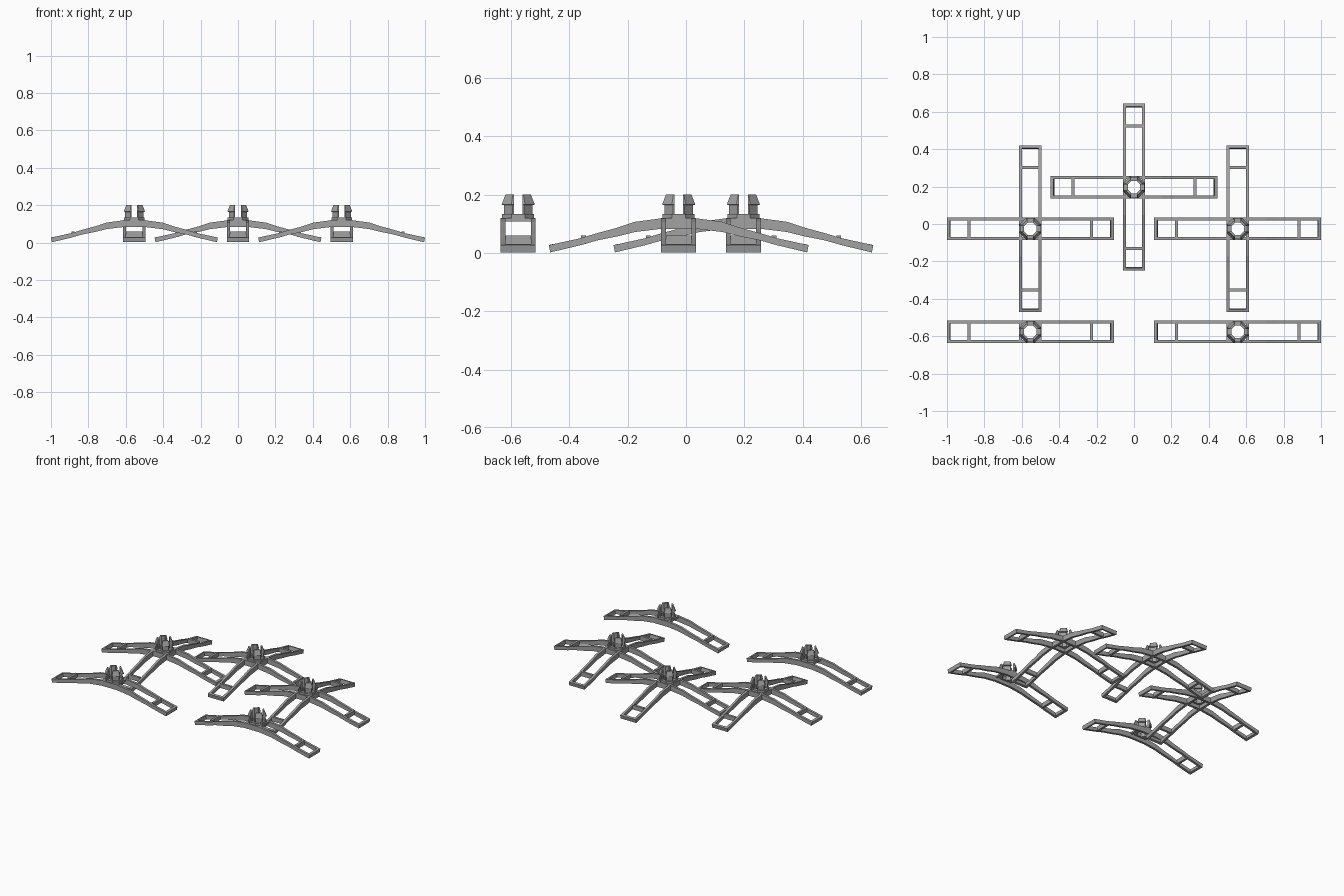
import bpy, bmesh, math

cube = bpy.data.objects.get("Cube")
if cube:
    bpy.data.objects.remove(cube, do_unlink=True)

grey = bpy.data.materials.new("mid_grey")
grey.use_nodes = True
colour = (0.36, 0.36, 0.36, 1)
grey.diffuse_color = colour
grey.node_tree.nodes["Principled BSDF"].inputs["Base Color"].default_value = colour

HALF = 0.06      # half width of an arm
RAIL = 0.016     # rail width


def finish(bm, name):
    bmesh.ops.recalc_face_normals(bm, faces=bm.faces)
    mesh = bpy.data.meshes.new(name)
    bm.to_mesh(mesh)
    bm.free()
    mesh.materials.append(grey)
    return mesh


def loft(bm, rings):
    """Solid through a stack of equal-sized rings."""
    loops = [[bm.verts.new(p) for p in ring] for ring in rings]
    for a, b in zip(loops, loops[1:]):
        for i in range(len(a)):
            j = (i + 1) % len(a)
            bm.faces.new((a[i], a[j], b[j], b[i]))
    bm.faces.new(loops[0])
    bm.faces.new(loops[-1])


def box(bm, x0, x1, y0, y1, z0, z1):
    loft(bm, [[(x0, y0, z), (x1, y0, z), (x1, y1, z), (x0, y1, z)] for z in (z0, z1)])


# Curved two-rail arm: (distance from centre, bottom, top)
def make_arm():
    half = [(0.06, 0.083, 0.119), (0.15, 0.072, 0.107), (0.21, 0.057, 0.087),
            (0.28, 0.043, 0.068), (0.34, 0.026, 0.05)]
    tip = [(0.441, 0.002, 0.002), (0.446, 0.027, 0.027)]
    right = [(x, lo) for x, lo, hi in half] + [(x, z) for x, z, _ in tip]
    right += [(x, hi) for x, lo, hi in reversed(half)]
    outline = right + [(-x, z) for x, z in reversed(right)]
    bm = bmesh.new()
    for s in (1, -1):
        loft(bm, [[(x, s * y, z) for x, z in outline] for y in (HALF - RAIL, HALF)])
        inner = HALF - RAIL
        # end bar follows the slope of the rail tip
        bar = [(0.426, 0.006), (0.441, 0.002), (0.446, 0.027), (0.431, 0.031)]
        loft(bm, [[(s * x, y, z) for x, z in bar] for y in (-inner, inner)])
        # inner cross bar
        x0, x1 = sorted((s * 0.319, s * 0.335))
        box(bm, x0, x1, -inner, inner, 0.03, 0.06)
    return finish(bm, "arm")


# Thin square frame around the hub
def make_frame():
    bm = bmesh.new()
    for s in (1, -1):
        a, b = sorted((s * (HALF - RAIL), s * HALF))
        box(bm, a, b, -HALF, HALF, 0.108, 0.12)
        box(bm, -HALF, HALF, a, b, 0.108, 0.12)
    return finish(bm, "hub_frame")


# Octagonal collar with an open centre
def make_collar():
    bm = bmesh.new()
    section = [(0.033, 0.108), (0.055, 0.108), (0.055, 0.134), (0.033, 0.134)]
    rings = []
    for i in range(8):
        t = math.radians(22.5 + 45 * i)
        k = 1 / math.cos(math.pi / 8)
        rings.append([bm.verts.new((r * k * math.cos(t), r * k * math.sin(t), z))
                      for r, z in section])
    for i in range(8):
        a, b = rings[i], rings[(i + 1) % 8]
        for j in range(4):
            k = (j + 1) % 4
            bm.faces.new((a[j], a[k], b[k], b[j]))
    return finish(bm, "collar")


# Four snap prongs with hooked, tapered heads
def make_prongs():
    bm = bmesh.new()
    gap, t = 0.015, math.tan(math.pi / 8)
    for sx in (1, -1):
        for sy in (1, -1):
            rings = []
            for a, z in ((0.049, 0.13), (0.049, 0.164), (0.057, 0.166), (0.044, 0.2)):
                plan = [(gap, 0.032), (0.032, gap), (a, gap),
                        (a, a * t), (a * t, a), (gap, a)]
                rings.append([(sx * x, sy * y, z) for x, y in plan])
            loft(bm, rings)
    return finish(bm, "snap_prongs")


arm, frame, collar, prongs = make_arm(), make_frame(), make_collar(), make_prongs()


def place(mesh, name, pos, turn=0):
    ob = bpy.data.objects.new(name, mesh)
    ob.location = (pos[0], pos[1], 0)
    ob.rotation_euler.z = turn
    bpy.context.scene.collection.objects.link(ob)


# Three crossed clips and two straight clips
clips = [("back", 0, 0.197, True), ("left", 0.554, -0.025, True),
         ("right", -0.554, -0.025, True), ("front_left", 0.554, -0.576, False),
         ("front_right", -0.554, -0.576, False)]
for label, x, y, crossed in clips:
    place(arm, label + "_arm", (x, y))
    if crossed:
        place(arm, label + "_cross_arm", (x, y), math.pi / 2)
    place(frame, label + "_hub_frame", (x, y))
    place(collar, label + "_collar", (x, y))
    place(prongs, label + "_snap_prongs", (x, y))
